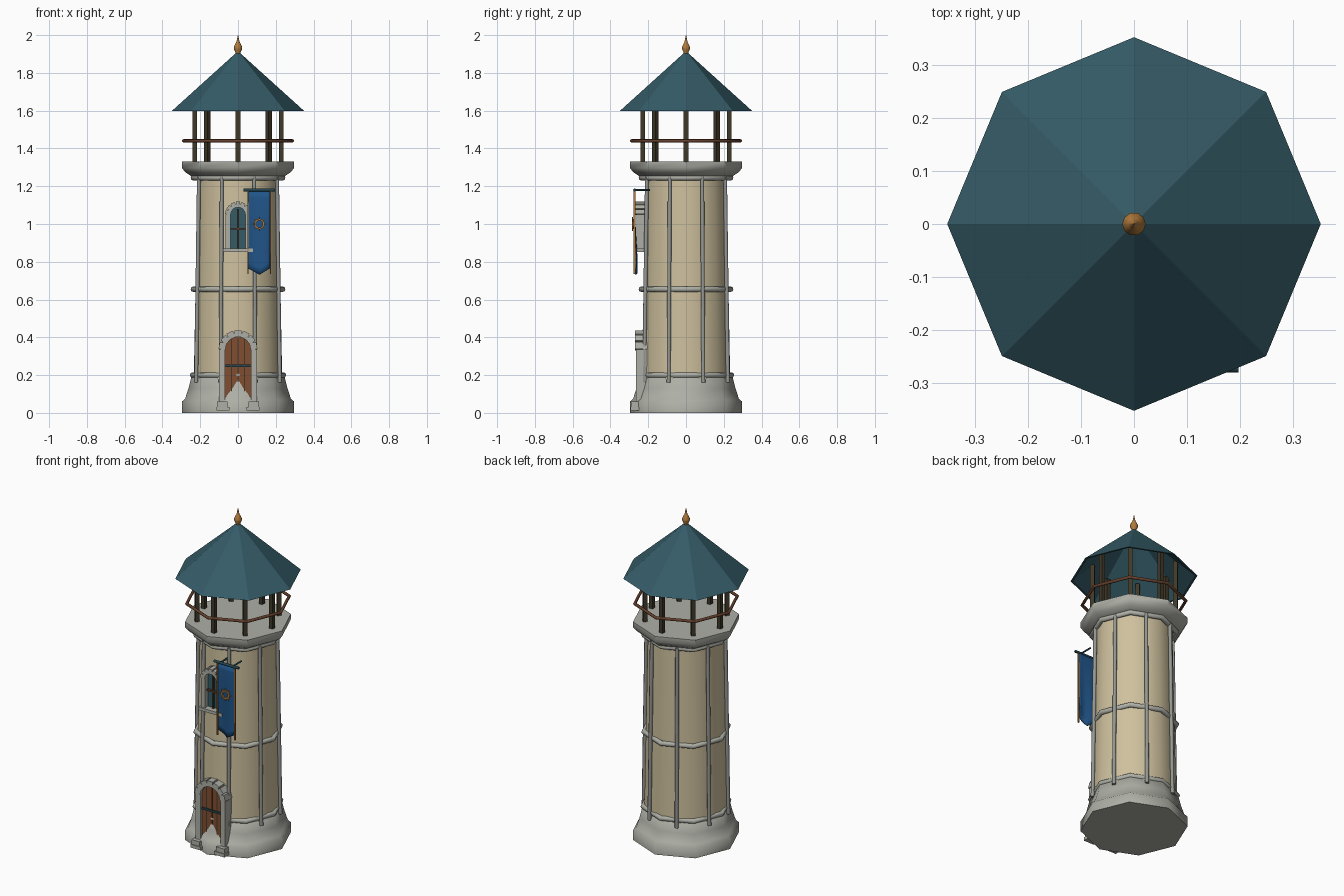
import bpy, bmesh, math
from mathutils import Matrix

if "Cube" in bpy.data.objects:
    bpy.data.objects.remove(bpy.data.objects["Cube"])

def mat(name, c):
    m = bpy.data.materials.new(name)
    m.diffuse_color = (*c, 1)
    m.use_nodes = True
    m.node_tree.nodes["Principled BSDF"].inputs["Base Color"].default_value = m.diffuse_color
    return m

STONE = mat("grey stone", (.42, .43, .38))
TRIM = mat("trim stone", (.30, .31, .29))
CREAM = mat("cream plaster", (.62, .53, .34))
ROOF = mat("teal roof", (.035, .105, .135))
POST = mat("dark timber", (.05, .04, .022))
WOOD = mat("brown wood", (.22, .075, .03))
RAIL = mat("red brown rail", (.13, .05, .025))
BLUE = mat("banner blue", (.015, .09, .25))
GOLD = mat("gold", (.45, .2, .045))
IRON = mat("dark teal iron", (.02, .06, .075))

def add(name, bm, m, smooth=None):
    bmesh.ops.recalc_face_normals(bm, faces=bm.faces)
    me = bpy.data.meshes.new(name)
    bm.to_mesh(me)
    bm.free()
    me.materials.append(m)
    o = bpy.data.objects.new(name, me)
    bpy.context.collection.objects.link(o)
    if smooth:
        bpy.ops.object.select_all(action='DESELECT')
        o.select_set(True)
        bpy.context.view_layer.objects.active = o
        bpy.ops.object.shade_smooth_by_angle(angle=math.radians(smooth))
    return o

def lathe(name, prof, m, n=8, smooth=None, close=False):
    """Revolve (radius, z) points with n sides, first corner on +x."""
    bm = bmesh.new()
    rings = [[bm.verts.new((r * math.cos(2*math.pi*i/n), r * math.sin(2*math.pi*i/n), z))
              for i in range(n)] for r, z in prof]
    pairs = list(zip(rings, rings[1:]))
    if close:
        pairs.append((rings[-1], rings[0]))
    for a, b in pairs:
        for i in range(n):
            j = (i + 1) % n
            bm.faces.new((a[i], a[j], b[j], b[i]))
    if not close:
        bm.faces.new(rings[0])
        bm.faces.new(rings[-1])
    bmesh.ops.remove_doubles(bm, verts=bm.verts, dist=1e-5)
    return add(name, bm, m, smooth)

def ring(name, r, z, t, m):
    prof = [(r + t*math.cos(k*math.pi/4), z + t*math.sin(k*math.pi/4)) for k in range(8)]
    return lathe(name, prof, m, 8, 50, True)

def box_in(bm, c, s, rot=None):
    M = Matrix.Translation(c) @ (rot or Matrix()) @ Matrix.Diagonal((*s, 1))
    bmesh.ops.create_cube(bm, size=1, matrix=M)

def box(name, c, s, m, rot=None):
    bm = bmesh.new()
    box_in(bm, c, s, rot)
    return add(name, bm, m)

def rod(name, a, b, r, m, n=8):
    c = bpy.data.curves.new(name, 'CURVE')
    c.dimensions = '3D'
    c.bevel_depth, c.bevel_resolution, c.use_fill_caps = r, (n - 4) // 2, True
    s = c.splines.new('POLY')
    s.points.add(1)
    s.points[0].co, s.points[1].co = (*a, 1), (*b, 1)
    c.materials.append(m)
    o = bpy.data.objects.new(name, c)
    bpy.context.collection.objects.link(o)
    return o

def plate(name, pts, y, t, m):
    """Extrude an (x, z) outline along y."""
    bm = bmesh.new()
    f = bm.faces.new([bm.verts.new((x, y, z)) for x, z in pts])
    r = bmesh.ops.extrude_face_region(bm, geom=[f])
    bmesh.ops.translate(bm, verts=[v for v in r['geom'] if isinstance(v, bmesh.types.BMVert)], vec=(0, t, 0))
    return add(name, bm, m)

def arch(w, z0, zs, n=12):
    return [(-w, z0), (w, z0)] + [(w*math.cos(math.pi*k/n), zs + w*math.sin(math.pi*k/n)) for k in range(n + 1)]

def arch_frame(name, wi, wo, z0, zs, y0, y1, n=7):
    """Two piers and a ring of wedge stones."""
    bm = bmesh.new()
    d, yc, rm = y1 - y0, (y0 + y1) / 2, (wi + wo) / 2
    for s in (-1, 1):
        box_in(bm, (s*rm, yc, (z0 + zs)/2), (wo - wi, d, zs - z0))
    for k in range(n):
        a = math.pi * (k + .5) / n
        box_in(bm, (rm*math.cos(a), yc - .005, zs + rm*math.sin(a)),
               (wo - wi + .004, d, math.pi*rm/n), Matrix.Rotation(-a, 4, 'Y'))
    return add(name, bm, TRIM_LIGHT)

TRIM_LIGHT = STONE

# Tower body
lathe("plinth", [(.297, 0), (.297, .06), (.28, .075), (.262, .13), (.247, .19), (.225, .2)], STONE, 8, 60)
lathe("tower_wall", [(.234, .18), (.213, 1.27)], CREAM, 16, 60)
lathe("cornice", [(.2, 1.245), (.25, 1.255), (.28, 1.275), (.297, 1.297), (.297, 1.33)], STONE, 8, 40)
for nm, r, z in (("lower", .24, .2), ("middle", .236, .655), ("upper", .236, 1.245)):
    ring(nm + "_band", r, z, .015, STONE)
for k in range(8):
    a = math.pi/8 + k*math.pi/4
    c, s = math.cos(a), math.sin(a)
    rod("wall_rib", (.24*c, .24*s, .16), (.224*c, .224*s, 1.25), .011, TRIM)

# Open gallery: posts and rail
for k in range(8):
    a = k*math.pi/4
    box("gallery_post", (.23*math.cos(a), .23*math.sin(a), 1.505), (.024, .024, .37), POST, Matrix.Rotation(a, 4, 'Z'))
ring("gallery_rail", .288, 1.44, .009, RAIL)

# Roof shell and finial
lathe("roof", [(.352, 1.597), (.0001, 1.915), (.0001, 1.905), (.34, 1.597)], ROOF, 8, None, True)
lathe("finial", [(.012, 1.895), (.014, 1.91), (.022, 1.925), (.022, 1.938), (.012, 1.957), (.008, 1.965), (.001, 2.0)], GOLD, 10, 40)

# Door
plate("door", arch(.072, .05, .335), -.25, .05, WOOD)
for x in (-.035, 0, .035):
    box("door_seam", (x, -.251, .25), (.005, .004, .29), POST)
box("door_hinge_bar", (0, -.254, .25), (.13, .008, .012), IRON)
arch_frame("door_frame", .068, .1, .04, .335, -.266, -.19)
for s in (-1, 1):
    box("door_foot", (s*.083, -.26, .045), (.055, .06, .03), STONE)
    box("door_threshold_block", (s*.08, -.265, .022), (.07, .06, .02), STONE)

# Window
plate("window_pane", arch(.045, .87, 1.05), -.232, .04, ROOF)
arch_frame("window_frame", .04, .066, .87, 1.05, -.262, -.195)
box("window_sill", (0, -.24, .86), (.16, .06, .018), STONE)
box("window_mullion", (0, -.238, .975), (.01, .012, .21), POST)
box("window_crossbar", (0, -.241, .975), (.085, .012, .01), RAIL)

# Banner: waved cloth with a pointed lower edge
bm = bmesh.new()
NX, NZ = 10, 12
grid = []
for i in range(NX + 1):
    u = i / NX
    x, zb = .055 + .115*u, .765 - .033*(1 - abs(2*u - 1))
    grid.append([bm.verts.new((x, -.272 + .007*math.sin(2*math.pi*u)*j/NZ - .004*math.sin(5*j/NZ),
                               1.175 + (zb - 1.175)*j/NZ)) for j in range(NZ + 1)])
for i in range(NX):
    for j in range(NZ):
        bm.faces.new((grid[i][j], grid[i+1][j], grid[i+1][j+1], grid[i][j+1]))
cloth = add("banner_cloth", bm, BLUE, 60)
cloth.modifiers.new("thickness", 'SOLIDIFY').thickness = .006
for x in (.053, .172):
    box("banner_edge", (x, -.273, .955), (.007, .009, .44), GOLD)
rod("banner_pole", (.03, -.272, 1.18), (.197, -.272, 1.18), .008, IRON)
for x in (.07, .155):
    rod("banner_bracket", (x, -.272, 1.18), (x, -.19, 1.18), .005, IRON)

# Banner emblem: ring with short rays
bm = bmesh.new()
for k in range(8):
    a = k*math.pi/4
    box_in(bm, (.113 + .022*math.cos(a), -.283, 1 + .022*math.sin(a)), (.009, .008, .019), Matrix.Rotation(-a, 4, 'Y'))
    box_in(bm, (.113 + .03*math.cos(a), -.283, 1 + .03*math.sin(a)), (.012, .007, .006), Matrix.Rotation(-a, 4, 'Y'))
add("banner_emblem", bm, GOLD)
